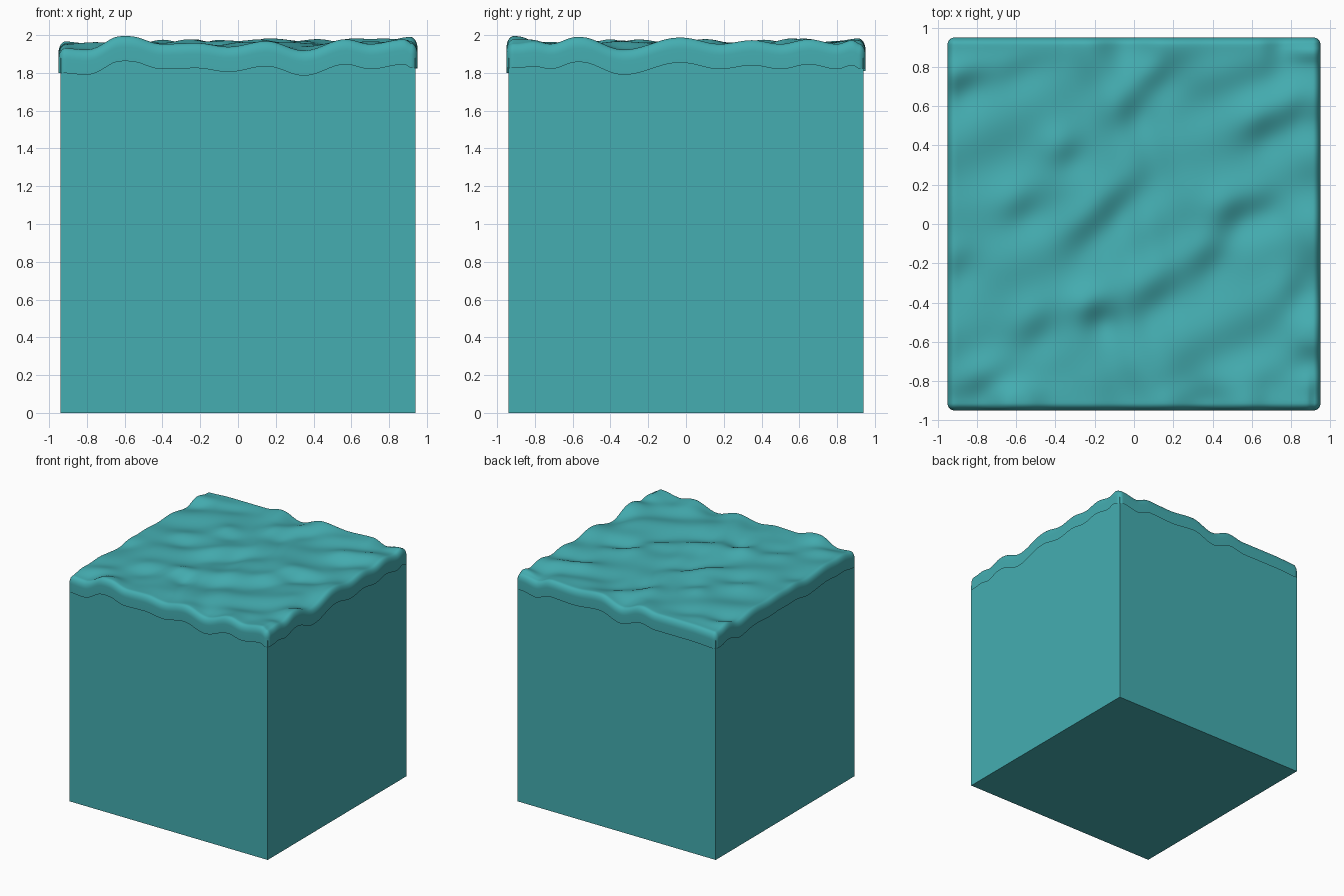
import bpy, bmesh, math

if "Cube" in bpy.data.objects:
    bpy.data.objects.remove(bpy.data.objects["Cube"])

# Shared water material
water = bpy.data.materials.new("water")
water.diffuse_color = (0.058, 0.42, 0.44, 1)
water.use_nodes = True
water.node_tree.nodes["Principled BSDF"].inputs["Base Color"].default_value = water.diffuse_color


def make_object(name, bm):
    mesh = bpy.data.meshes.new(name)
    bm.to_mesh(mesh)
    bm.free()
    ob = bpy.data.objects.new(name, mesh)
    bpy.context.collection.objects.link(ob)
    mesh.materials.append(water)
    return ob


# Body: plain block of water, hidden top below the waves
bm = bmesh.new()
bmesh.ops.create_cube(bm, size=1)
for v in bm.verts:
    v.co = (v.co.x * 1.88, v.co.y * 1.88, (v.co.z + 0.5) * 1.88)
make_object("water_block", bm)

# Rim heights along the sides: (position, height of skirt edge)
FRONT = [(-.95, 1.80), (-.8, 1.79), (-.6, 1.87), (-.4, 1.82), (-.22, 1.825), (-.05, 1.805),
         (.15, 1.835), (.35, 1.785), (.57, 1.845), (.7, 1.82), (.88, 1.845), (.95, 1.80)]
RIGHT = [(-.95, 1.80), (-.83, 1.845), (-.72, 1.82), (-.57, 1.86), (-.33, 1.79), (-.03, 1.855),
         (.18, 1.82), (.35, 1.84), (.5, 1.82), (.65, 1.845), (.8, 1.82), (.88, 1.84), (.95, 1.80)]
BACK = [(-.95, 1.81), (-.7, 1.82), (-.38, 1.82), (-.23, 1.845), (-.05, 1.79), (.16, 1.85),
        (.4, 1.83), (.63, 1.84), (.78, 1.79), (.95, 1.81)]

# Crest slopes on the top: x, y, length along the diagonal, strength
SLOPES = [(-.08, .12, .14, 1.2), (-.25, -.03, .12, .9), (.5, .05, .1, 1.2), (.66, .1, .08, .7),
          (.38, -.16, .12, 1.0), (-.2, -.45, .08, 1.4), (.1, -.35, .12, .8), (.1, .75, .1, 1.2),
          (-.02, .6, .12, .9), (-.35, .36, .09, 1.1), (.65, .5, .1, .9), (.86, .58, .12, 1.0),
          (-.5, -.53, .12, .9), (-.88, .74, .1, 1.1), (-.58, .08, .1, .8), (-.9, -.2, .1, .9),
          (-.6, .83, .12, .6), (-.72, -.8, .12, .9), (.85, -.33, .12, .7), (.15, -.85, .12, .8)]


def profile(pts, t):
    t = max(pts[0][0], min(pts[-1][0], t))
    for (a, za), (b, zb) in zip(pts, pts[1:]):
        if t <= b:
            k = (1 - math.cos(math.pi * (t - a) / (b - a))) / 2
            return za + (zb - za) * k


def wave(x, y):
    z = 1.95
    for sx, sy, length, s in SLOPES:
        a = (x - sx + y - sy) * 0.7071
        d = (x - sx - y + sy) * 0.7071
        z -= 0.43 * s * d * math.exp(-(a / length) ** 2 / 1.5 - (d / 0.08) ** 2 / 2)
    # small ripples in mixed directions
    z += 0.006 * math.sin(9 * x - 11 * y + 2 * math.sin(4 * y))
    z += 0.006 * math.sin(15 * x + 7 * y + 2 * math.sin(5 * x))
    z += 0.004 * math.sin(19 * y - 6 * x + 1)
    # blend into the rim lines near the sides
    for pts, t, dist in ((BACK, x, .92 - y), (RIGHT, y, .92 - x), (FRONT, x, .92 + y)):
        w = math.exp(-(dist / 0.13) ** 2)
        z += (profile(pts, t) + 0.133 - z) * w
    # soft limit so crests stay round below 2
    over = z - 1.975
    return 1.975 + 0.025 * math.tanh(over / 0.025) if over > 0 else z


# Wavy surface: a grid whose margin rolls over into a short skirt
CORE, R, STEPS, N = 0.912, 0.038, 8, 110
bm = bmesh.new()
bmesh.ops.create_grid(bm, x_segments=N + 2 * STEPS, y_segments=N + 2 * STEPS, size=N / 2 + STEPS)
for v in bm.verts:
    half = N / 2
    cx, cy = (max(-half, min(half, c)) for c in (v.co.x, v.co.y))
    ex, ey = v.co.x - cx, v.co.y - cy
    d = max(abs(ex), abs(ey))
    x, y = cx / half * CORE, cy / half * CORE
    z = wave(x, y)
    if d > 1e-4:
        k = min(d, STEPS - 1) / (STEPS - 1) * math.pi / 2
        length = math.hypot(ex, ey)
        x += ex / length * R * math.sin(k)
        y += ey / length * R * math.sin(k)
        z -= 0.06 * (1 - math.cos(k))
        if d > STEPS - 0.5:
            z -= 0.073
    v.co = (x, y, z)
top = make_object("wavy_surface", bm)
bpy.context.view_layer.objects.active = top
top.select_set(True)
bpy.ops.object.shade_smooth_by_angle(angle=math.radians(40))
